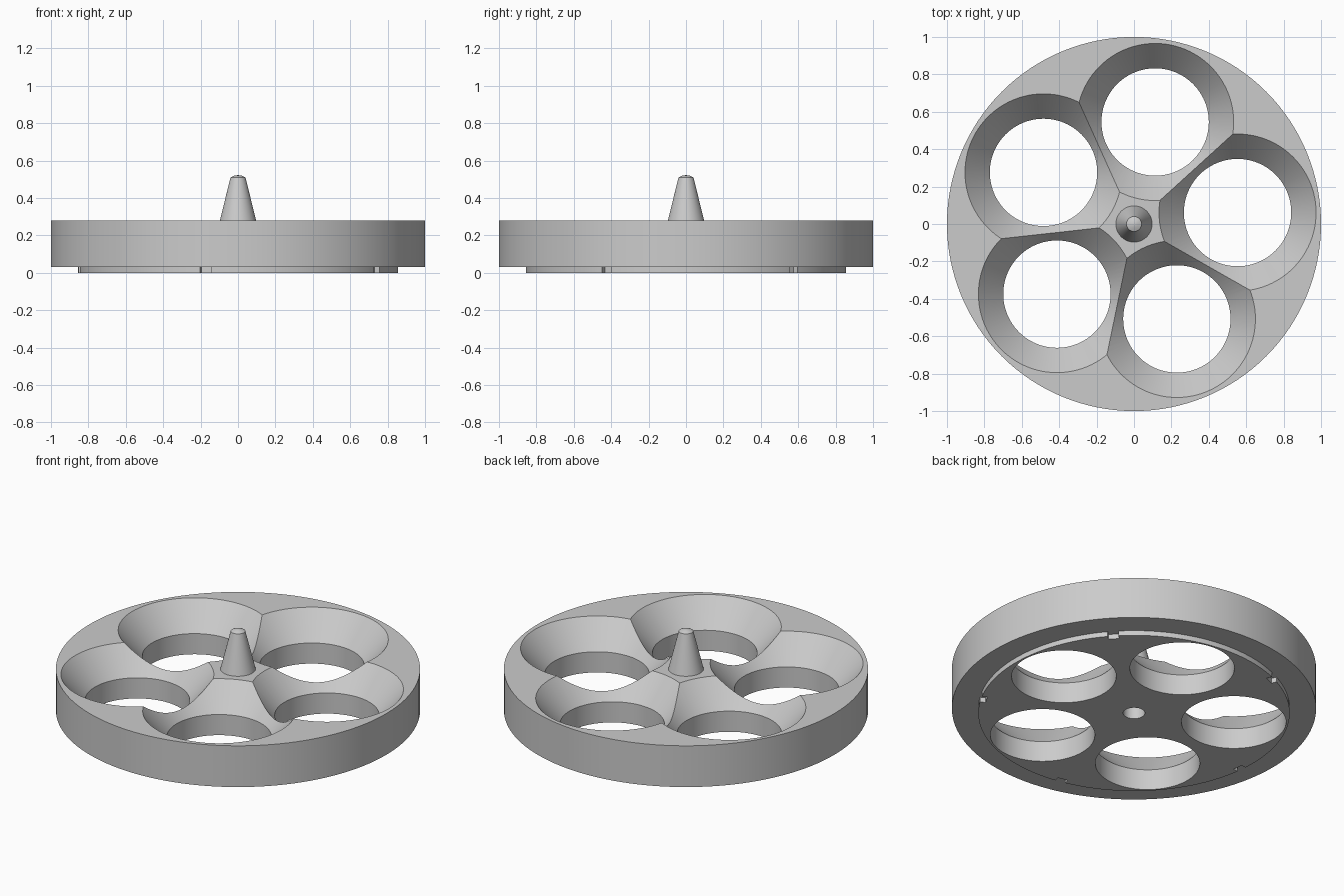
import bpy, bmesh
from math import cos, sin, pi, radians

cube = bpy.data.objects.get("Cube")
if cube:
    bpy.data.objects.remove(cube)

COUNT = 5
HOLE_START = radians(78.3)
HOLE_DIST = 0.557
STEP = 0.03        # height of the raised base ring
TOP = 0.28         # top of the disc

grey = bpy.data.materials.new("plain grey")
grey.use_nodes = True
colour = (0.6, 0.6, 0.6, 1)
grey.diffuse_color = colour
grey.node_tree.nodes["Principled BSDF"].inputs["Base Color"].default_value = colour


def make(name, bm):
    bmesh.ops.recalc_face_normals(bm, faces=bm.faces[:])
    mesh = bpy.data.meshes.new(name)
    bm.to_mesh(mesh)
    bm.free()
    mesh.materials.append(grey)
    ob = bpy.data.objects.new(name, mesh)
    bpy.context.collection.objects.link(ob)
    return ob


def lathe(name, profile, sides, x=0, y=0):
    """Closed solid of revolution from (radius, height) rings, flat caps."""
    bm = bmesh.new()
    rings = [[bm.verts.new((x + r * cos(2 * pi * i / sides),
                            y + r * sin(2 * pi * i / sides), z))
              for i in range(sides)] for r, z in profile]
    for low, high in zip(rings, rings[1:]):
        for i in range(sides):
            j = (i + 1) % sides
            bm.faces.new((low[i], low[j], high[j], high[i]))
    bm.faces.new(rings[0])
    bm.faces.new(rings[-1])
    return make(name, bm)


def select(ob):
    bpy.ops.object.select_all(action='DESELECT')
    ob.select_set(True)
    bpy.context.view_layer.objects.active = ob


def cut(target, cutter):
    cutter.hide_render = True
    mod = target.modifiers.new("cut", 'BOOLEAN')
    mod.operation = 'DIFFERENCE'
    mod.solver = 'EXACT'
    mod.object = cutter
    select(target)
    bpy.ops.object.modifier_apply(modifier=mod.name)
    bpy.data.objects.remove(cutter)


# Disc with a smaller raised ring underneath
disc = lathe("disc", [(0.855, 0), (0.855, STEP), (1, STEP), (1, TOP)], 128)

# Flared holes that run into each other, and notches between them
FLARE_Z, BORE, RIM = 0.125, 0.287, 0.42
slope = (RIM - BORE) / (TOP - FLARE_Z)
for k in range(COUNT):
    a = HOLE_START + 2 * pi * k / COUNT
    cut(disc, lathe("hole_cutter",
                    [(BORE, -0.1), (BORE, FLARE_Z), (RIM + slope * 0.05, TOP + 0.05)],
                    96, HOLE_DIST * cos(a), HOLE_DIST * sin(a)))
    b = a + pi / COUNT
    bm = bmesh.new()
    bmesh.ops.create_cube(bm, size=1)
    bmesh.ops.scale(bm, vec=(0.1, 0.06, 0.1), verts=bm.verts)
    notch = make("notch_cutter", bm)
    notch.location = (0.873 * cos(b), 0.873 * sin(b), STEP - 0.05)
    notch.rotation_euler.z = b
    cut(disc, notch)

# Blind socket under the middle
cut(disc, lathe("socket_cutter", [(0.06, -0.1), (0.06, 0.2)], 48))

# Tapered centre post with a shallow tip
post = lathe("centre_post", [(0.098, TOP - 0.005), (0.04, 0.51), (0.02, 0.519), (0.004, 0.522)], 64)

for ob in (disc, post):
    select(ob)
    bpy.ops.object.shade_smooth_by_angle(angle=radians(25))
